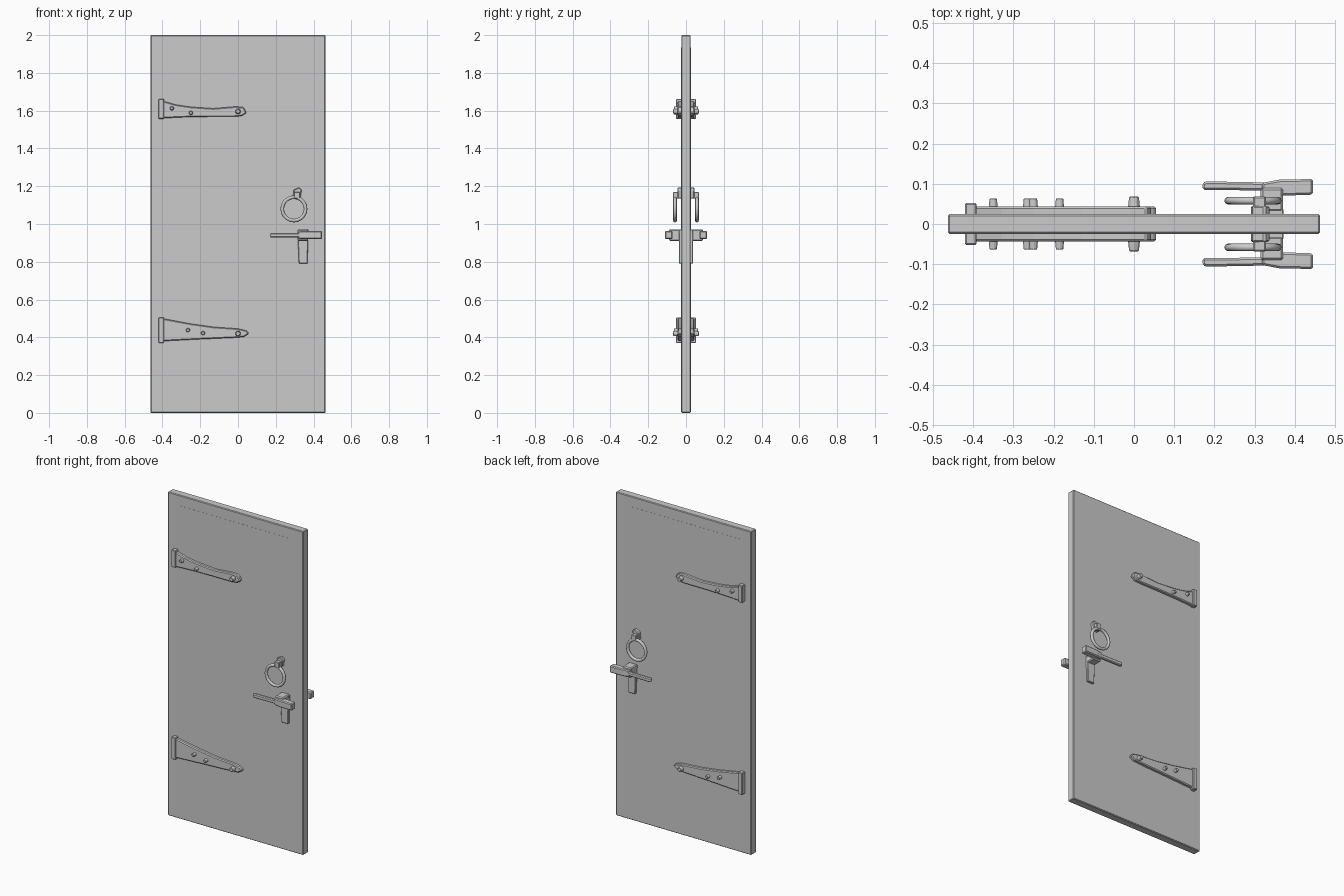
import bpy, bmesh, math
from mathutils import Matrix, Vector

if "Cube" in bpy.data.objects:
    bpy.data.objects.remove(bpy.data.objects["Cube"], do_unlink=True)

grey = bpy.data.materials.new("plain_grey")
grey.use_nodes = True
GREY = (0.6, 0.6, 0.6, 1)
grey.diffuse_color = GREY
grey.node_tree.nodes["Principled BSDF"].inputs["Base Color"].default_value = GREY


def finish(name, bm, bevel=0.0):
    bmesh.ops.recalc_face_normals(bm, faces=bm.faces)
    mesh = bpy.data.meshes.new(name)
    bm.to_mesh(mesh)
    bm.free()
    mesh.materials.append(grey)
    obj = bpy.data.objects.new(name, mesh)
    bpy.context.collection.objects.link(obj)
    if bevel:
        mod = obj.modifiers.new("soft_edges", "BEVEL")
        mod.width = bevel
        mod.segments = 1
    return obj


def prism(name, outline, start, end, side=1, plan=False, bevel=0.003):
    """Extrude an x-z outline through y, or an x-y plan outline through z."""
    bm = bmesh.new()
    rows = []
    for t in (start, end):
        row = [Vector((a, b, t)) if plan else Vector((a, t, b)) for a, b in outline]
        rows.append([bm.verts.new((p.x, p.y * side, p.z)) for p in row])
    bm.faces.new(rows[0])
    bm.faces.new(rows[1])
    n = len(outline)
    for i in range(n):
        j = (i + 1) % n
        bm.faces.new((rows[0][i], rows[0][j], rows[1][j], rows[1][i]))
    return finish(name, bm, bevel)


def rect(x0, x1, z0, z1):
    return [(x0, z0), (x1, z0), (x1, z1), (x0, z1)]


def rivet(name, x, z, radius, top, side):
    bm = bmesh.new()
    depth = top - 0.03
    bmesh.ops.create_cone(bm, cap_ends=True, segments=7, radius1=radius,
                          radius2=radius * 0.75, depth=depth)
    turn = Matrix.Rotation(-side * math.pi / 2, 4, "X")
    place = Matrix.Translation((x, side * (0.03 + depth / 2), z))
    bmesh.ops.transform(bm, matrix=place @ turn, verts=bm.verts)
    finish(name, bm, 0.002)


def ring(name, x, y, z, radius, tube):
    bm = bmesh.new()
    around, sides = 20, 8
    loops = []
    for i in range(around):
        a = math.tau * i / around
        loop = []
        for k in range(sides):
            b = math.tau * k / sides
            r = radius + tube * math.cos(b)
            loop.append(bm.verts.new((x + r * math.cos(a), y + tube * math.sin(b), z + r * math.sin(a))))
        loops.append(loop)
    for i in range(around):
        p, q = loops[i], loops[(i + 1) % around]
        for k in range(sides):
            m = (k + 1) % sides
            bm.faces.new((p[k], q[k], q[m], p[m]))
    obj = finish(name, bm)
    obj.data.shade_smooth()


# Door slab, with a very shallow panel on both faces
prism("door_slab", rect(-0.463, 0.463, 0, 2), -0.0245, 0.0245, bevel=0.004)

# Hinge straps: outline relative to the hinge height
upper = [(-0.40, -0.04), (-0.30, -0.035), (-0.15, -0.032), (-0.02, -0.032), (0.02, -0.028),
         (0.045, -0.012), (0.03, 0.018), (-0.01, 0.022), (-0.13, 0.012), (-0.25, 0.02),
         (-0.33, 0.032), (-0.40, 0.052)]
lower = [(-0.40, -0.04), (-0.20, -0.03), (-0.02, -0.022), (0.03, -0.018), (0.058, 0.0),
         (0.045, 0.016), (0.0, 0.026), (-0.13, 0.035), (-0.25, 0.052), (-0.40, 0.08)]

for face, s in (("front", -1), ("back", 1)):
    prism(face + "_panel", rect(-0.39, 0.36, 0.004, 1.935), 0.02, 0.0252, s, bevel=0)

    for label, z, shape, studs, half, mid in (
            ("upper", 1.6, upper, ((-0.35, 0.012), (-0.25, -0.012), (0.0, -0.004)), 0.053, 1.61),
            ("lower", 0.42, lower, ((-0.265, 0.018), (-0.185, 0.002), (0.0, 0.0)), 0.068, 0.438)):
        tag = face + "_" + label
        prism(tag + "_hinge_strap", [(x, z + h) for x, h in shape], 0.02, 0.044, s, bevel=0.005)
        prism(tag + "_hinge_plate", rect(-0.42, -0.392, mid - half, mid + half), 0.02, 0.052, s)
        for i, (x, h) in enumerate(studs):
            big = i == 2
            rivet(f"{tag}_rivet_{i + 1}", x, z + h, 0.017 if big else 0.013, 0.068 if big else 0.064, s)

    # Ring pull hanging from its bracket
    prism(face + "_ring_bracket", [(0.29, 1.135), (0.33, 1.135), (0.337, 1.18), (0.325, 1.194),
                                  (0.295, 1.182)], 0.02, 0.045, s, bevel=0.004)
    prism(face + "_ring_hook", rect(0.296, 0.328, 1.135, 1.17), 0.04, 0.068, s)
    ring(face + "_ring", 0.296, s * 0.058, 1.08, 0.062, 0.0095)

    # Latch plate, stem and lever handle
    prism(face + "_latch_plate", [(0.322, 0.79), (0.368, 0.79), (0.372, 0.97), (0.315, 0.97)],
          0.02, 0.038, s)
    prism(face + "_handle_stem", rect(0.315, 0.371, 0.91, 0.972), 0.03, 0.09, s, bevel=0.006)
    prism(face + "_handle_block", [(x, y * s) for x, y in (
        (0.318, 0.082), (0.36, 0.07), (0.445, 0.073), (0.445, 0.112), (0.36, 0.11), (0.318, 0.102))],
          0.92, 0.963, plan=True, bevel=0.005)
    prism(face + "_handle_lever", [(x, y * s) for x, y in (
        (0.17, 0.085), (0.34, 0.083), (0.34, 0.103), (0.18, 0.106), (0.17, 0.102))],
          0.928, 0.953, plan=True, bevel=0.005)
